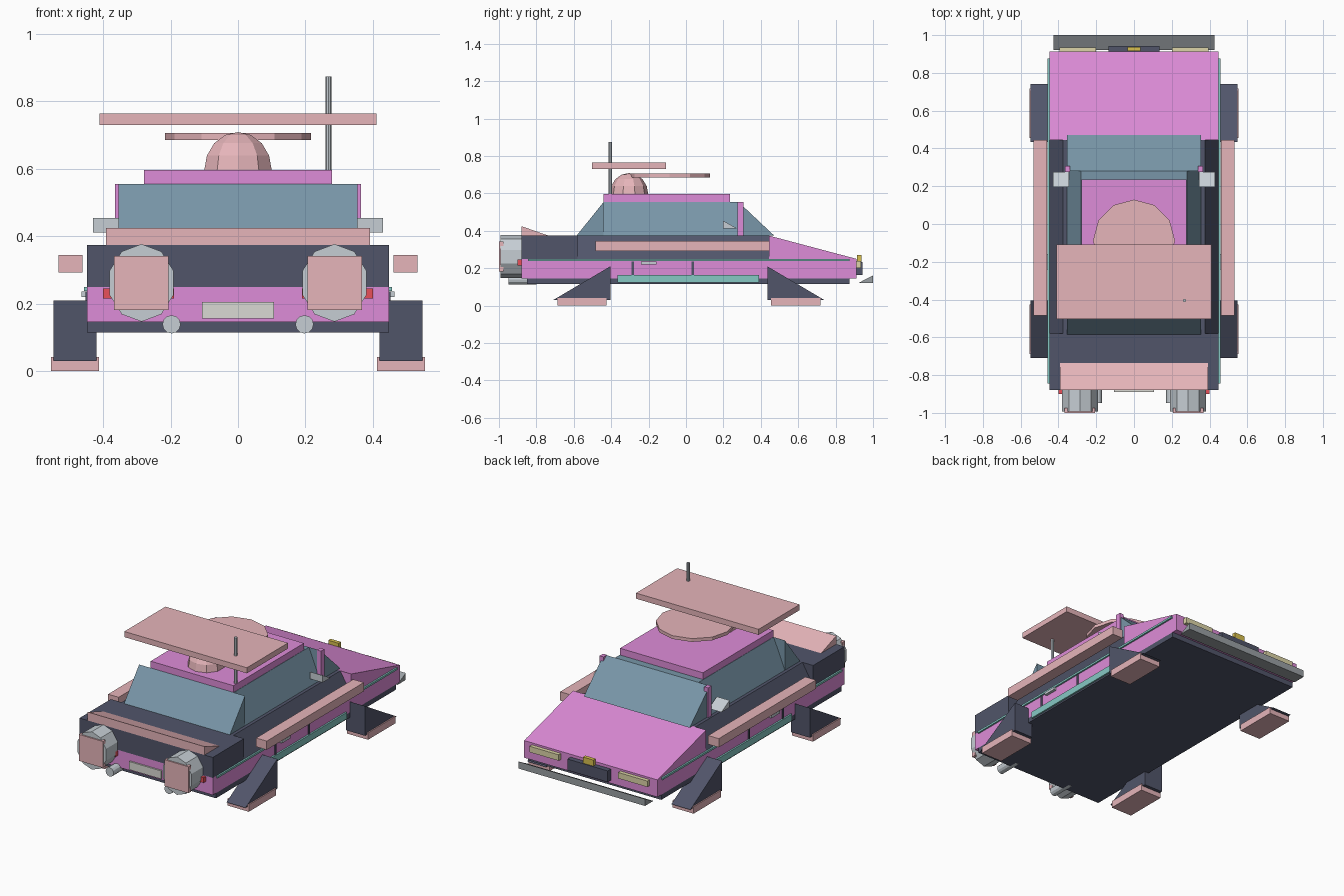
import bpy, bmesh, math
from mathutils import Matrix, Vector

if "Cube" in bpy.data.objects:
    bpy.data.objects.remove(bpy.data.objects["Cube"])


def material(name, hex_code):
    m = bpy.data.materials.new(name)
    srgb = [int(hex_code[i:i + 2], 16) / 255 for i in (0, 2, 4)]
    m.diffuse_color = [((c + 0.055) / 1.055) ** 2.4 for c in srgb] + [1]
    m.use_nodes = True
    m.node_tree.nodes["Principled BSDF"].inputs["Base Color"].default_value = m.diffuse_color
    return m


PINK = material("magenta_paint", "DE8CD8")
ROSE = material("rose", "E6B5BA")
DARK = material("slate", "51556A")
GLASS = material("window_blue", "7896A8")
TEAL = material("teal_trim", "86C8C4")
PALE = material("pale_metal", "C6CED4")
STEEL = material("steel", "9AA0A4")
CREAM = material("cream", "DDD5A8")
PLATE = material("plate", "DADAD4")
GOLD = material("gold", "D8C050")
RED = material("red", "E8505A")


def finish(name, bm, mat):
    bmesh.ops.recalc_face_normals(bm, faces=bm.faces)
    me = bpy.data.meshes.new(name)
    bm.to_mesh(me)
    bm.free()
    ob = bpy.data.objects.new(name, me)
    bpy.context.collection.objects.link(ob)
    me.materials.append(mat)
    return ob


def extrude(name, pts, direction, mat):
    """Extrude a closed polygon of 3D points along a vector."""
    bm = bmesh.new()
    face = bm.faces.new([bm.verts.new(p) for p in pts])
    geom = bmesh.ops.extrude_face_region(bm, geom=[face])["geom"]
    bmesh.ops.translate(bm, vec=Vector(direction),
                        verts=[v for v in geom if isinstance(v, bmesh.types.BMVert)])
    return finish(name, bm, mat)


def side_prism(name, x0, x1, yz, mat):
    return extrude(name, [(x0, y, z) for y, z in yz], (x1 - x0, 0, 0), mat)


def end_prism(name, y0, y1, xz, mat):
    return extrude(name, [(x, y0, z) for x, z in xz], (0, y1 - y0, 0), mat)


def box(name, x, y, z, mat):
    return side_prism(name, x[0], x[1],
                      [(y[0], z[0]), (y[1], z[0]), (y[1], z[1]), (y[0], z[1])], mat)


def trapezoid(name, y0, y1, low, high, z0, z1, mat):
    return end_prism(name, y0, y1, [(-low, z0), (low, z0), (high, z1), (-high, z1)], mat)


def ellipse(rx, ry, n):
    return [(rx * math.sin(2 * math.pi * i / n), ry * math.cos(2 * math.pi * i / n))
            for i in range(n)]


def mirrored(ob):
    """Add the twin on the other side of the car."""
    mod = ob.modifiers.new("mirror", "MIRROR")
    mod.use_axis[0] = True


# Body shell
W = 0.447
box("floor_pan", (-W, W), (-0.85, 0.875), (0.115, 0.146), DARK)
side_prism("lower_body", -W, W, [(-0.88, 0.146), (0.912, 0.146), (0.912, 0.25), (-0.88, 0.25)], PINK)
side_prism("hood", -W, W, [(0.445, 0.25), (0.912, 0.25), (0.445, 0.374)], PINK)
trapezoid("shoulders", -0.58, 0.445, W, 0.375, 0.25, 0.374, DARK)
box("trunk", (-W, W), (-0.88, -0.58), (0.25, 0.374), DARK)
side_prism("spoiler", -0.392, 0.392, [(-0.88, 0.374), (-0.735, 0.374), (-0.88, 0.425)], ROSE)

# Cabin
trapezoid("side_windows", -0.44, 0.28, 0.355, 0.28, 0.374, 0.555, GLASS)
side_prism("windshield", -0.355, 0.355, [(0.28, 0.374), (0.472, 0.374), (0.28, 0.555)], GLASS)
side_prism("rear_window", -0.355, 0.355, [(-0.44, 0.374), (-0.585, 0.374), (-0.44, 0.555)], GLASS)
box("roof", (-0.278, 0.278), (-0.44, 0.235), (0.555, 0.596), PINK)
mirrored(box("pillar", (0.338, 0.364), (0.275, 0.308), (0.374, 0.555), PINK))
mirrored(side_prism("wing_mirror", 0.345, 0.43, [(0.197, 0.412), (0.274, 0.412), (0.197, 0.455)], PALE))

# Side details
mirrored(box("side_rail", (0.461, 0.532), (-0.485, 0.446), (0.292, 0.345), ROSE))
mirrored(box("trim_strip", (0.44, 0.457), (-0.845, 0.875), (0.238, 0.25), TEAL))
mirrored(box("side_skirt", (0.44, 0.457), (-0.365, 0.39), (0.125, 0.165), TEAL))
mirrored(box("door_handle", (0.44, 0.464), (-0.24, -0.158), (0.22, 0.236), PALE))
for label, y in (("rear", -0.285), ("front", 0.036)):
    mirrored(box(label + "_door_seam", (0.44, 0.452), (y - 0.006, y + 0.006), (0.165, 0.236), DARK))

# Hover legs and pads
for label, y, d in (("rear", -0.405, -1), ("front", 0.435, 1)):
    mirrored(side_prism(label + "_leg", 0.42, 0.547,
                        [(y, 0.03), (y + d * 0.305, 0.03), (y, 0.21)], DARK))
    pad = sorted((y + d * 0.02, y + d * 0.283))
    mirrored(box(label + "_pad", (0.412, 0.554), pad, (0, 0.042), ROSE))

# Thrusters and tail
mirrored(end_prism("thruster", -0.992, -0.85,
                   [(0.286 + x, 0.262 + z) for x, z in ellipse(0.1, 0.115, 10)], PALE))
mirrored(box("thruster_plate", (0.206, 0.368), (-1.0, -0.975), (0.182, 0.342), ROSE))
mirrored(end_prism("exhaust_pipe", -0.948, -0.8,
                   [(0.197 + x, 0.139 + z) for x, z in ellipse(0.027, 0.027, 12)], PALE))
mirrored(box("tail_light", (0.19, 0.4), (-0.9, -0.87), (0.215, 0.246), RED))
box("rear_plate", (-0.107, 0.107), (-0.89, -0.87), (0.156, 0.205), PLATE)

# Headlights, grille, bumper
mirrored(box("headlight", (0.2, 0.395), (0.9, 0.935), (0.202, 0.238), CREAM))
box("grille", (-0.135, 0.135), (0.9, 0.943), (0.165, 0.233), DARK)
box("nose_badge", (-0.035, 0.035), (0.915, 0.938), (0.225, 0.27), GOLD)
side_prism("bumper", -0.425, 0.425, [(0.92, 0.12), (1.0, 0.12), (1.0, 0.162)], STEEL)

# Roof dome: upper half of a low-poly sphere
bm = bmesh.new()
bmesh.ops.create_uvsphere(bm, u_segments=10, v_segments=8, radius=1,
                          matrix=Matrix.Translation((0, -0.305, 0.596))
                          @ Matrix.Diagonal((0.105, 0.103, 0.113, 1)))
bmesh.ops.bisect_plane(bm, geom=bm.verts[:] + bm.edges[:] + bm.faces[:],
                       plane_co=(0, 0, 0.5961), plane_no=(0, 0, 1), clear_inner=True)
bmesh.ops.holes_fill(bm, edges=[e for e in bm.edges if e.is_boundary])
finish("roof_dome", bm, ROSE)

# Dish, solar panel, antenna
extrude("dish", [(x, y - 0.088, 0.686) for x, y in ellipse(0.217, 0.217, 12)], (0, 0, 0.02), ROSE)
box("solar_panel", (-0.411, 0.411), (-0.502, -0.108), (0.73, 0.764), ROSE)
extrude("antenna", [(0.268 + x, y - 0.405, 0.56) for x, y in ellipse(0.009, 0.009, 8)],
        (0, 0, 0.314), PALE)
